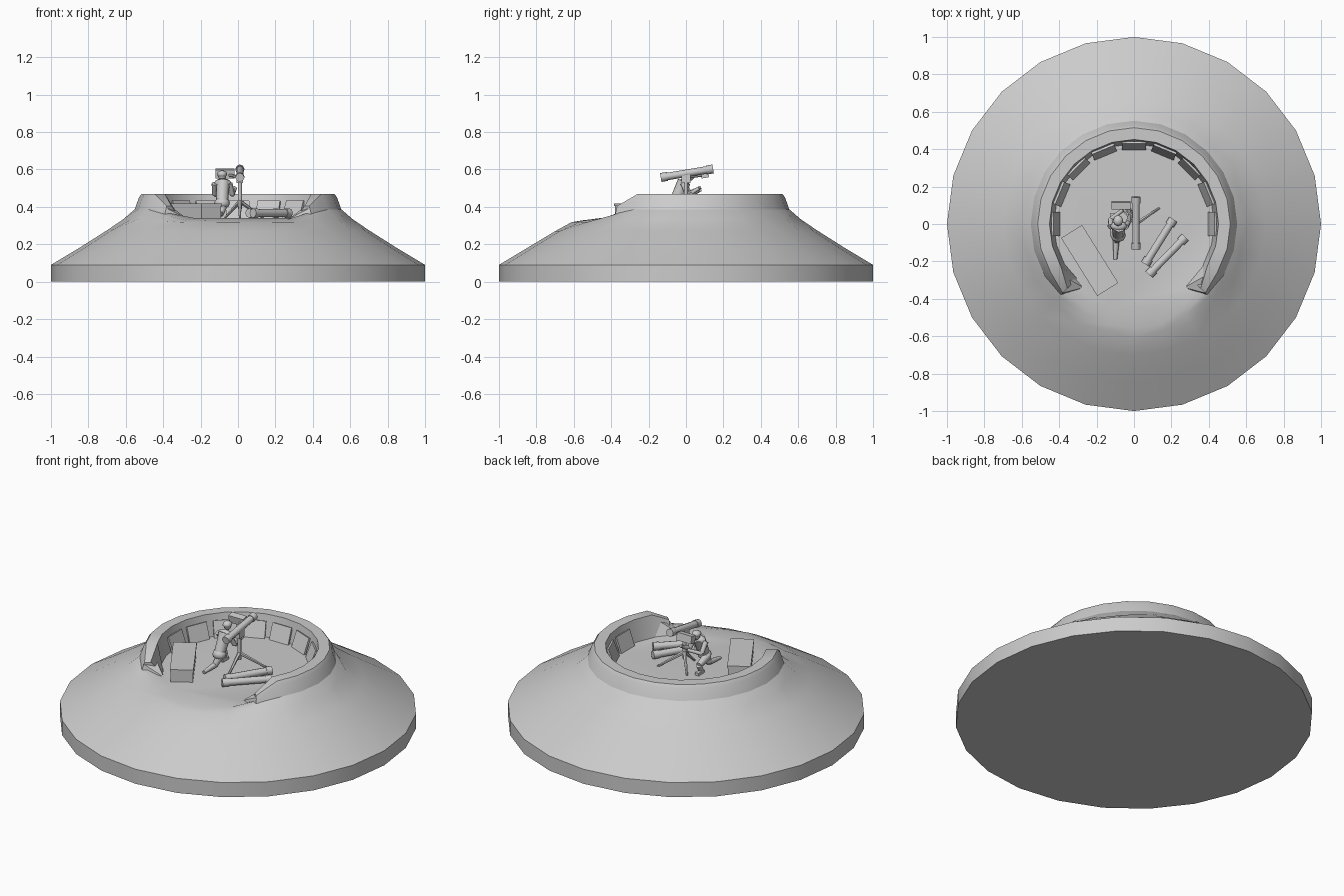
import bpy, bmesh, math
from mathutils import Vector, Matrix

if "Cube" in bpy.data.objects:
    bpy.data.objects.remove(bpy.data.objects["Cube"])

N = 24
FLOOR = 0.34


def finish(name, bm, smooth=None):
    bmesh.ops.recalc_face_normals(bm, faces=bm.faces)
    me = bpy.data.meshes.new(name)
    bm.to_mesh(me)
    bm.free()
    ob = bpy.data.objects.new(name, me)
    bpy.context.collection.objects.link(ob)
    if smooth:
        bpy.ops.object.select_all(action='DESELECT')
        ob.select_set(True)
        bpy.context.view_layer.objects.active = ob
        bpy.ops.object.shade_smooth_by_angle(angle=math.radians(smooth))
    return ob


def polar(r, deg, z):
    # angle is measured from the front (-y)
    a = math.radians(deg)
    return Vector((r * math.sin(a), -r * math.cos(a), z))


def bridge(bm, a, b, closed=True):
    for i in range(len(a) if closed else len(a) - 1):
        j = (i + 1) % len(a)
        bm.faces.new((a[i], a[j], b[j], b[i]))


def rod(name, a, b, r1, r2=None, seg=8):
    a, b = Vector(a), Vector(b)
    d = b - a
    bm = bmesh.new()
    m = Matrix.Translation((a + b) / 2) @ d.to_track_quat('Z', 'Y').to_matrix().to_4x4()
    bmesh.ops.create_cone(bm, cap_ends=True, segments=seg, radius1=r1,
                          radius2=r1 if r2 is None else r2, depth=d.length, matrix=m)
    return finish(name, bm, 50 if seg > 5 else None)


def box(name, loc, size, rot=(0, 0, 0)):
    bm = bmesh.new()
    bmesh.ops.create_cube(bm, size=1)
    ob = finish(name, bm)
    ob.location, ob.scale = loc, size
    ob.rotation_euler = [math.radians(v) for v in rot]
    return ob


def ball(name, loc, size):
    bm = bmesh.new()
    bmesh.ops.create_uvsphere(bm, u_segments=8, v_segments=6, radius=1)
    bmesh.ops.transform(bm, verts=bm.verts, matrix=Matrix.LocRotScale(Vector(loc), None, Vector(size)))
    return finish(name, bm, 60)


# Earth mound: raised shoulder behind the wall, flat ramp at the front gap
wall_h = [(1, 0), (1, .09), (.85, .18), (.7, .275), (.6, .335), (.555, .385), (.52, .40), (.46, FLOOR)]
gap_h = [0, .09, .18, .27, .318, .328, .332, FLOOR]
bm = bmesh.new()
prev = None
for k, (r, hz) in enumerate(wall_h):
    ring = []
    for i in range(N):
        phi = i * 360 / N
        w = min(1, max(0, (min(phi, 360 - phi) - 30) / 30))
        rr = r + (0.012 * (-1) ** i if k == 4 else 0)
        ring.append(bm.verts.new(polar(rr, phi, gap_h[k] + (hz - gap_h[k]) * w)))
    if prev:
        bridge(bm, prev, ring)
    else:
        bm.faces.new(ring[::-1])
    prev = ring
bm.faces.new(prev)
finish("earth_mound", bm, 35)

# C-shaped parapet wall, its ends dropping toward the gap
bm = bmesh.new()
prev = None
steps = [46] + list(range(60, 301, 15)) + [314]
for phi in steps:
    end = phi in (46, 314)
    top = 0.405 if end else 0.47
    prof = [(.575, .32), (.53, top - .02), (.515, top), (.452, top), (.427, FLOOR - .01)]
    if end:
        prof = [(.56, .31), (.54, top - .03), (.53, top), (.495, top), (.42, FLOOR - .01)]
    row = [bm.verts.new(polar(r, phi, z)) for r, z in prof]
    if prev:
        bridge(bm, prev, row)
    else:
        bm.faces.new(row)
    prev = row
bm.faces.new(prev[::-1])
finish("parapet_wall", bm, 28)

# Revetment boards leaning on the inner face
for i in range(9):
    phi = 90 + i * 22.5
    box("revetment_board", polar(.418, phi, .385), (.13, .012, .10), (20, 0, phi))

# Wedge blocks at the two wall ends
for s in (-1, 1):
    bm = bmesh.new()
    pts = [(.27, -.34, .335), (.39, -.385, .335), (.37, -.22, .335), (.41, -.26, .44), (.385, -.37, .395)]
    for p in pts:
        bm.verts.new((p[0] * s, p[1], p[2]))
    bmesh.ops.convex_hull(bm, input=bm.verts)
    finish("wall_end_wedge", bm)

# Supply crate with a lid
box("crate", (-.237, -.195, .373), (.125, .355, .07), (0, 0, 32))
box("crate_lid", (-.237, -.195, .411), (.132, .365, .014), (0, 0, 32))


# Tubes with thicker end collars
def tube(name, a, b, r):
    a, b = Vector(a), Vector(b)
    d = (b - a).normalized()
    rod(name, a, b, r, seg=10)
    rod(name + "_collar", a, a + d * .035, r * 1.2, seg=8)
    rod(name + "_collar", b - d * .035, b, r * 1.2, seg=8)


tube("spare_tube", (.06, -.215, .367), (.21, .025, .367), .021)
tube("spare_tube", (.08, -.27, .367), (.275, -.07, .367), .021)
tube("launch_tube", (.01, -.135, .557), (.01, .145, .603), .02)

# Launcher stand
rod("stand_post", (.01, 0, .39), (.01, 0, .57), .011)
box("stand_head", (.01, 0, .55), (.034, .05, .045))
for foot in ((.135, .085), (-.07, .09), (.01, -.10)):
    rod("stand_leg", (.01, 0, .43), (foot[0], foot[1], FLOOR), .012, .006, 6)
box("sight_box", (-.07, .10, .578), (.10, .04, .046), (10, 0, 0))
rod("sight_arm", (-.05, .09, .57), (.01, .02, .56), .008, seg=6)
rod("aiming_grip", (-.02, .01, .475), (-.02, .08, .505), .008, seg=6)

# Kneeling operator
rod("torso", (-.085, -.06, .42), (-.08, -.01, .535), .032, .036)
ball("hips", (-.085, -.06, .42), (.042, .038, .032))
ball("shoulders", (-.082, -.012, .528), (.045, .028, .025))
ball("head", (-.085, .02, .567), (.022, .025, .028))
ball("helmet", (-.085, .018, .575), (.027, .03, .02))
limbs = [("left_thigh", (-.105, -.06, .415), (-.11, .03, .39), .024, .018),
         ("left_shin", (-.11, .03, .39), (-.115, .01, .345), .018, .014),
         ("right_thigh", (-.075, -.06, .42), (-.095, -.09, .36), .024, .018),
         ("right_shin", (-.095, -.09, .362), (-.10, -.19, .352), .017, .010),
         ("left_upper_arm", (-.125, -.015, .525), (-.125, .025, .465), .016, .013),
         ("left_forearm", (-.125, .025, .465), (-.06, .075, .49), .013, .010),
         ("right_upper_arm", (-.045, -.015, .525), (-.03, .01, .465), .016, .013),
         ("right_forearm", (-.03, .01, .465), (-.015, .07, .50), .013, .010)]
for name, a, b, r1, r2 in limbs:
    rod(name, a, b, r1, r2)
box("boot", (-.115, .03, .348), (.026, .06, .018))
